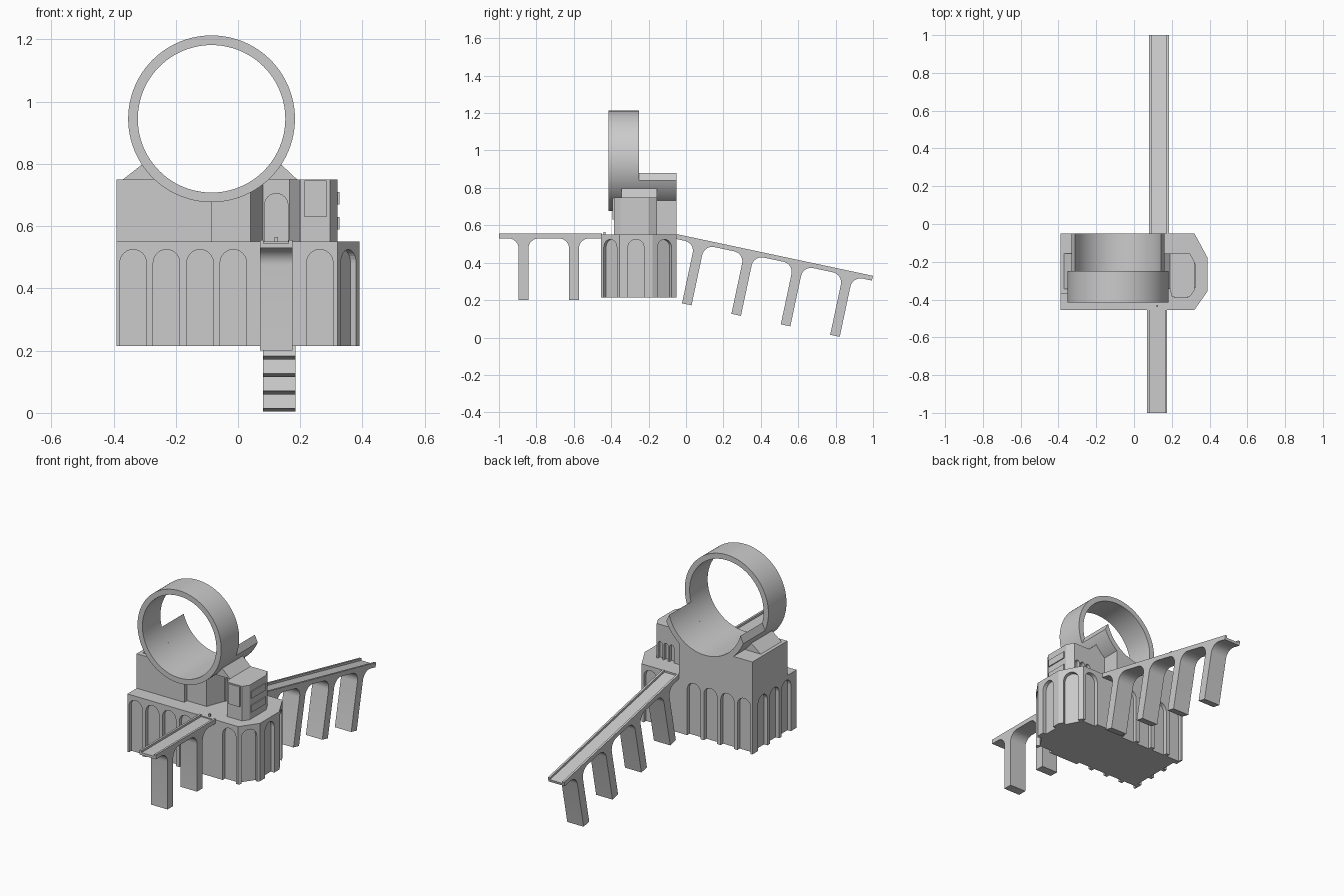
import bpy, bmesh, math
from mathutils import Vector

if "Cube" in bpy.data.objects:
    bpy.data.objects.remove(bpy.data.objects["Cube"])

CX, CZ, R_OUT, R_IN = -0.085, 0.945, 0.268, 0.237
FLOOR, ROOF = 0.55, 0.75


def add_prism(bm, pts, vec):
    """Extrude a closed 3D outline along vec."""
    a = [bm.verts.new(p) for p in pts]
    b = [bm.verts.new(Vector(p) + Vector(vec)) for p in pts]
    n = len(pts)
    faces = [bm.faces.new(a), bm.faces.new(b[::-1])]
    for i in range(n):
        j = (i + 1) % n
        faces.append(bm.faces.new((a[j], a[i], b[i], b[j])))
    bmesh.ops.recalc_face_normals(bm, faces=faces)


def make(name, prisms, smooth=False):
    bm = bmesh.new()
    for pts, vec in prisms:
        add_prism(bm, pts, vec)
    me = bpy.data.meshes.new(name)
    bm.to_mesh(me)
    bm.free()
    ob = bpy.data.objects.new(name, me)
    bpy.context.collection.objects.link(ob)
    if smooth:
        bpy.ops.object.select_all(action='DESELECT')
        ob.select_set(True)
        bpy.context.view_layer.objects.active = ob
        bpy.ops.object.shade_smooth_by_angle(angle=math.radians(30))
    return ob


def plan(pts, z0, z1):
    return [(x, y, z0) for x, y in pts], (0, 0, z1 - z0)


def section(pts, y0, y1):
    return [(x, y0, z) for x, z in pts], (0, y1 - y0, 0)


def box(x0, x1, y0, y1, z0, z1):
    return plan([(x0, y0), (x1, y0), (x1, y1), (x0, y1)], z0, z1)


def arch(center, normal, w, z0, z1, depth):
    """Arched prism sunk into a wall at center (x, y) with outward normal."""
    n = Vector((*normal, 0)).normalized()
    t = Vector((-n.y, n.x, 0))
    c = Vector((*center, 0)) + n * 0.01
    r = w / 2
    prof = [(-r, z0), (r, z0)]
    prof += [(r * math.cos(math.pi * i / 12), z1 - r + r * math.sin(math.pi * i / 12))
             for i in range(13)]
    return [c + t * u + Vector((0, 0, z)) for u, z in prof], -n * (depth + 0.01)


def cut(ob, cutter):
    m = ob.modifiers.new("cut", 'BOOLEAN')
    m.operation, m.solver, m.object = 'DIFFERENCE', 'EXACT', cutter
    cutter.hide_render = True
    cutter.hide_set(True)


def arc(r, a0, a1, n):
    return [(CX + r * math.cos(a0 + (a1 - a0) * i / n),
             CZ + r * math.sin(a0 + (a1 - a0) * i / n)) for i in range(n + 1)]


# Arcaded base
foot = [(-.39, -.455), (.32, -.455), (.39, -.355), (.39, -.18), (.32, -.05), (-.39, -.05)]
base = make("base", [plan(foot, 0.215, FLOOR)])
spots = []
for x in (-.337, -.23, -.122, -.015, .263):
    spots += [((x, -.455), (0, -1)), ((x, -.05), (0, 1))]
for y in (-.36, -.2525, -.145):
    spots.append(((-.39, y), (-1, 0)))
for p, q in zip(foot[1:4], foot[2:5]):
    spots.append((((p[0] + q[0]) / 2, (p[1] + q[1]) / 2), (q[1] - p[1], p[0] - q[0])))
cut(base, make("base_arch_cutter",
               [arch(c, n, 0.085, 0.2, 0.525, 0.022) for c, n in spots]))

# Upper hall, ring saddle and door wall, all hollowed by the ring
hall = make("upper_hall", [plan([(-.39, -.37), (CX, -.37), (CX, -.345), (.04, -.345),
                                 (.08, -.24), (.08, -.05), (-.39, -.05)], FLOOR, ROOF)])
saddle = make("ring_saddle", [section([(-.37, .75), (.19, .75), (.14, .797), (-.31, .797)],
                                      -.345, -.155)])
door_wall = make("door_wall", [box(.08, .166, -.24, -.155, FLOOR, ROOF)])
bore = make("ring_bore_cutter", [section(arc(0.252, 0, 2 * math.pi, 96)[:-1], -.6, .1)])
for ob in (hall, saddle, door_wall):
    cut(ob, bore)
cut(door_wall, make("door_cutter", [arch((.123, -.24), (0, -1), .075, FLOOR - .01, .705, .02)]))
make("door_post", [box(.118, .128, -.44, -.43, FLOOR, .565)])

# Great ring: outer and inner loops bridged into a tube
bm = bmesh.new()
N = 96
loops = [[bm.verts.new((x, y, z)) for x, z in arc(r, 0, 2 * math.pi, N)[:-1]]
         for r, y in ((R_OUT, -.415), (R_OUT, -.25), (R_IN, -.25), (R_IN, -.415))]
for k in range(4):
    a, b = loops[k], loops[(k + 1) % 4]
    for i in range(N):
        j = (i + 1) % N
        bm.faces.new((a[i], a[j], b[j], b[i]))
bmesh.ops.recalc_face_normals(bm, faces=bm.faces)
me = bpy.data.meshes.new("great_ring")
bm.to_mesh(me)
bm.free()
ring = bpy.data.objects.new("great_ring", me)
bpy.context.collection.objects.link(ring)
bpy.context.view_layer.objects.active = ring
ring.select_set(True)
bpy.ops.object.shade_smooth_by_angle(angle=math.radians(30))

# Open trough continuing behind the ring
ai, ao = math.asin(.065 / R_IN), math.asin(.105 / R_OUT)
make("ring_trough", [section(arc(R_IN, math.pi + ai, 2 * math.pi - ai, 44)
                             + arc(R_OUT, 2 * math.pi - ao, math.pi + ao, 44),
                             -.25, -.05)], smooth=True)

# Side tower with panels and rear arches
tower = make("tower", [plan([(.165, -.155), (.165, -.24), (.2, -.385), (.296, -.385),
                             (.32, -.35), (.32, -.2), (.296, -.155)], FLOOR, ROOF)])
cut(tower, make("tower_arch_cutter",
                [arch((x, -.155), (0, 1), .028, FLOOR - .01, .65, .02)
                 for x in (.2, .237, .274)]))
make("tower_panels", [box(.213, .285, -.393, -.38, .63, .747),
                      box(.31, .326, -.34, -.21, .67, .71),
                      box(.31, .326, -.34, -.21, .59, .63)])


# Bridges: arched profile along local +y, with low parapets
def bridge(name, x0, x1, length, piers):
    r, h, deck, under, low = 0.055, 0.026, -0.012, -0.026, -0.356
    prof = [(0, deck), (length, deck), (length, under)]
    steps = [math.pi / 2 * i / 8 for i in range(9)]
    for c in reversed(piers):
        prof += [(c + h + r - r * math.sin(a), under - r + r * math.cos(a)) for a in steps]
        prof += [(c + h, low), (c - h, low)]
        prof += [(c - h - r + r * math.cos(a), under - r + r * math.sin(a)) for a in steps]
    prof.append((0, under))
    parts = [([(x0, s, z) for s, z in prof], (x1 - x0, 0, 0))]
    for x in (x0, x1 - .012):
        parts.append(box(x, x + .012, 0, length, deck - .001, 0))
    return make(name, parts, smooth=True)


back = bridge("back_bridge", .08, .185, 1.073, [.131, .401, .671, .941])
back.location = (0, -.05, .553)
back.rotation_euler = (math.radians(-12), 0, 0)

front = bridge("front_bridge", -.175, -.07, .55, [.149, .419])
front.location = (0, -.45, .556)
front.rotation_euler = (0, 0, math.pi)
